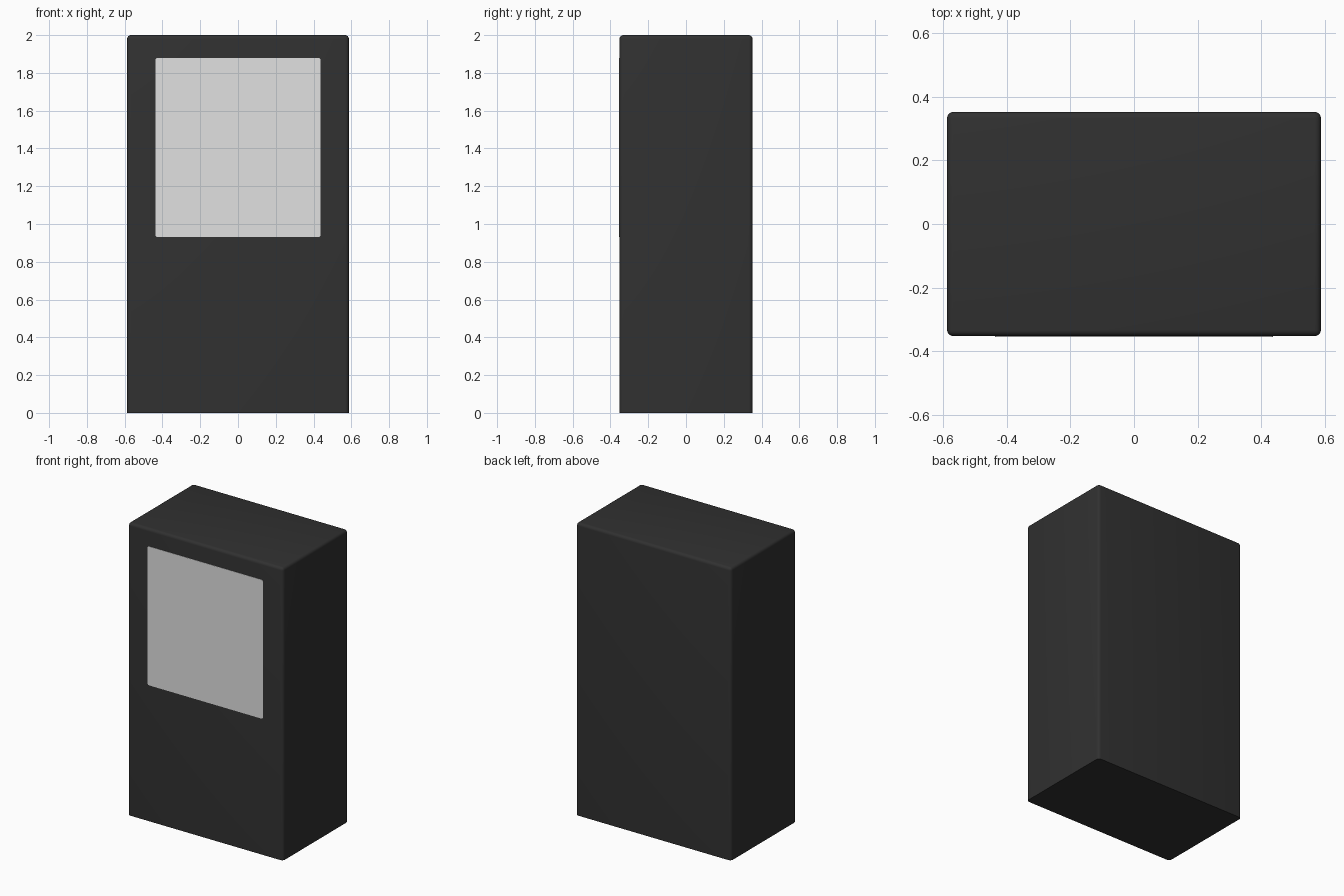
import bpy, bmesh

if "Cube" in bpy.data.objects:
    bpy.data.objects.remove(bpy.data.objects["Cube"])


def material(name, rgb):
    m = bpy.data.materials.new(name)
    m.diffuse_color = (*rgb, 1)
    m.use_nodes = True
    m.node_tree.nodes["Principled BSDF"].inputs["Base Color"].default_value = m.diffuse_color
    return m


def rounded_box(name, lo, hi, mat, radius, segments, keep):
    """Box between two corners, rounding only edges accepted by keep(edge)."""
    bm = bmesh.new()
    bmesh.ops.create_cube(bm, size=1)
    for v in bm.verts:
        v.co = [(a + b) / 2 + c * (b - a) for a, b, c in zip(lo, hi, v.co)]
    bmesh.ops.bevel(bm, geom=[e for e in bm.edges if keep(e)], offset=radius,
                    segments=segments, profile=0.5, affect='EDGES')
    me = bpy.data.meshes.new(name)
    bm.to_mesh(me)
    bm.free()
    me.materials.append(mat)
    ob = bpy.data.objects.new(name, me)
    bpy.context.collection.objects.link(ob)
    bpy.context.view_layer.objects.active = ob
    ob.select_set(True)
    bpy.ops.object.shade_smooth_by_angle(angle=0.6)
    ob.select_set(False)
    return ob


dark = material("dark_grey", (0.03, 0.03, 0.03))
pale = material("pale_grey", (0.75, 0.75, 0.75))

# Cabinet: rounded everywhere except around the flat base
rounded_box("cabinet", (-0.587, -0.352, 0), (0.587, 0.352, 2), dark, 0.02, 4,
            lambda e: max(v.co.z for v in e.verts) > 0.01)

# Thin screen panel on the front, with slightly rounded corners
rounded_box("screen_panel", (-0.437, -0.354, 0.93), (0.437, -0.348, 1.88), pale, 0.012, 3,
            lambda e: abs(e.verts[0].co.y - e.verts[1].co.y) > 0.001)
